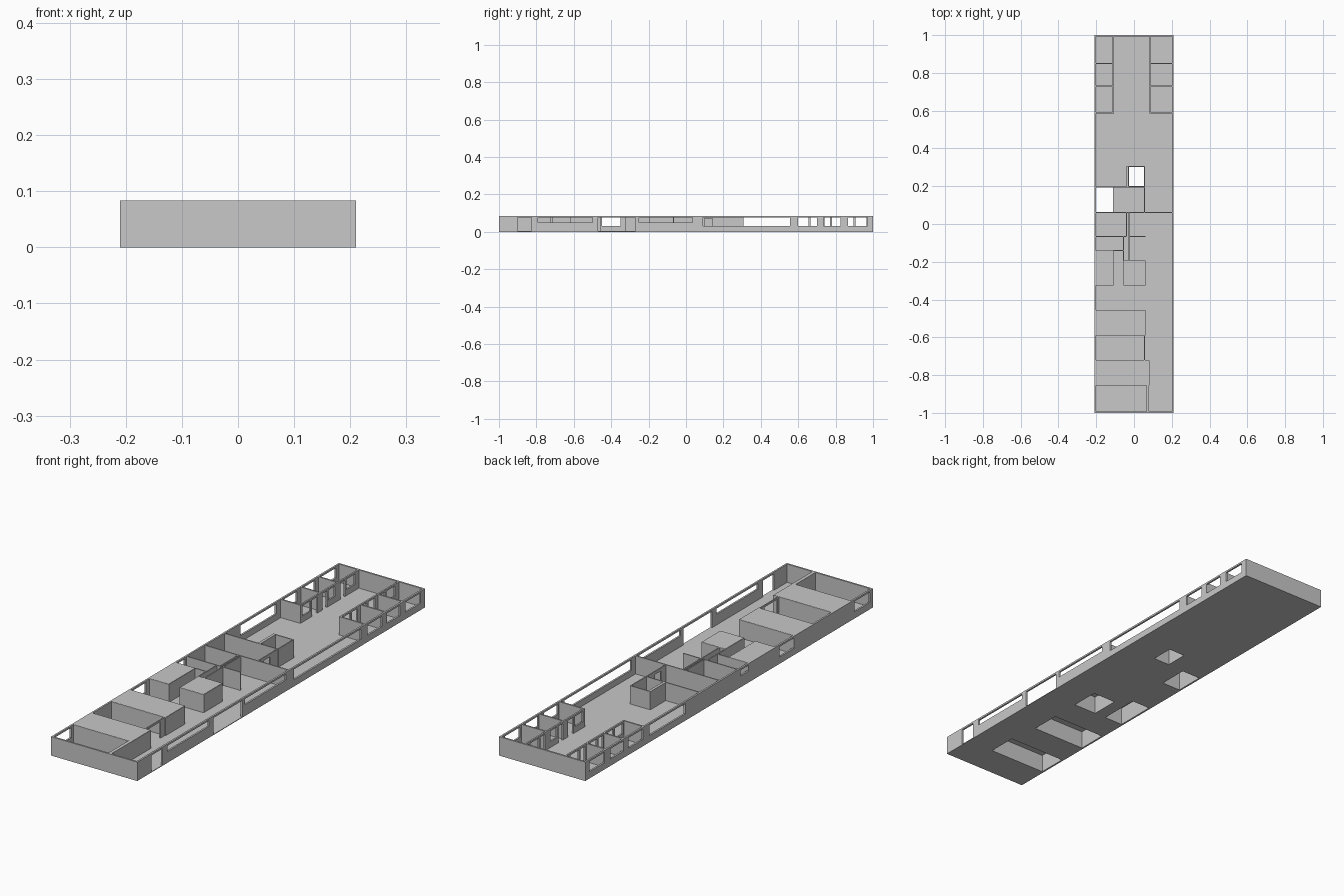
import bpy, bmesh

if "Cube" in bpy.data.objects:
    bpy.data.objects.remove(bpy.data.objects["Cube"])

H = 0.083          # wall height
T = 0.005          # partition thickness

mat = bpy.data.materials.new("plain_grey")
mat.diffuse_color = (0.58, 0.58, 0.58, 1)
mat.use_nodes = True
mat.node_tree.nodes["Principled BSDF"].inputs["Base Color"].default_value = mat.diffuse_color


def plate(name, a, b, c, d, holes, place, thick):
    """Flat sheet (a..b by c..d) with rectangular holes (u0, u1, v0, v1), thickened."""
    us = sorted({a, b} | {u for h in holes for u in h[:2] if a < u < b})
    vs = sorted({c, d} | {v for h in holes for v in h[2:] if c < v < d})
    bm = bmesh.new()
    verts = {}

    def vert(u, v):
        if (u, v) not in verts:
            verts[u, v] = bm.verts.new(place(u, v))
        return verts[u, v]

    for u0, u1 in zip(us, us[1:]):
        for v0, v1 in zip(vs, vs[1:]):
            mu, mv = (u0 + u1) / 2, (v0 + v1) / 2
            if any(h[0] < mu < h[1] and h[2] < mv < h[3] for h in holes):
                continue
            bm.faces.new([vert(u0, v0), vert(u1, v0), vert(u1, v1), vert(u0, v1)])
    me = bpy.data.meshes.new(name)
    bm.to_mesh(me)
    bm.free()
    me.materials.append(mat)
    ob = bpy.data.objects.new(name, me)
    bpy.context.collection.objects.link(ob)
    mod = ob.modifiers.new("thickness", 'SOLIDIFY')
    mod.thickness = thick
    mod.offset = 0
    return ob


def wall_y(name, x, y0, y1, holes=(), thick=T, top=H):
    """Wall running along y."""
    plate(name, y0, y1, 0, top, list(holes), lambda u, v: (x, u, v), thick)


def wall_x(name, y, x0, x1, holes=(), thick=T, top=H):
    """Wall running along x."""
    plate(name, x0, x1, 0, top, list(holes), lambda u, v: (u, y, v), thick)


def slab(name, x0, x1, y0, y1, z, holes=(), thick=0.003):
    plate(name, x0, x1, y0, y1, list(holes), lambda u, v: (u, v, z), thick)


def window(y0, y1, z0=0.03):
    return (y0, y1, z0, 0.075)


def door(y0, y1, top=0.075):
    return (y0, y1, -1, top)


# rooms closed by a lid and open underneath: x0, x1, y0, y1
covered = {
    "front_room": (-0.202, 0.08, -0.855, -0.722),
    "second_room": (-0.202, 0.06, -0.59, -0.455),
    "closet": (-0.202, -0.11, -0.325, -0.14),
    "core_room": (-0.055, 0.06, -0.325, -0.195),
}
stair_holes = [(-0.202, -0.11, 0.06, 0.195), (-0.027, 0.053, 0.2, 0.302)]

# floor
slab("floor", -0.21, 0.21, -1, 1, 0.0015, list(covered.values()) + stair_holes)

# outer walls
back = [window(0.6, 0.7), window(0.735, 0.825), window(0.865, 0.97)]
wall_y("right_outer_wall", 0.206, -1, 1, back + [
    door(-0.9, -0.825), window(-0.79, -0.5, 0.05), door(-0.47, -0.27),
    window(-0.25, 0.035, 0.05), window(0.09, 0.555)], 0.008)
wall_y("left_outer_wall", -0.206, -1, 1, back + [
    window(-0.98, -0.87), window(-0.45, -0.35),
    window(-0.136, -0.08, 0.05), window(0.305, 0.555)], 0.008)
wall_x("front_outer_wall", -0.996, -0.202, 0.202, thick=0.008)
wall_x("back_outer_wall", 0.996, -0.202, 0.202, thick=0.008)

# covered rooms: lid plus four thin sides
for name, (x0, x1, y0, y1) in covered.items():
    slab(name + "_lid", x0, x1, y0, y1, H - 0.0015)
    wall_x(name + "_front_side", y0, x0, x1, thick=0.002, top=H - 0.001)
    wall_x(name + "_back_side", y1, x0, x1, thick=0.002, top=H - 0.001)
    wall_y(name + "_right_side", x1, y0, y1, thick=0.002, top=H - 0.001)

wall_y("core_room_left_side", -0.055, -0.325, -0.195, thick=0.002, top=H - 0.001)

# front rooms
wall_y("entry_room_wall", 0.0725, -0.992, -0.855, thick=0.015)
wall_y("open_room_wall", 0.055, -0.722, -0.59, [door(-0.71, -0.62)])

# middle rooms
wall_x("bath_front_wall", -0.14, -0.11, -0.055)
wall_x("bath_back_wall", -0.067, -0.202, -0.04)
wall_y("bath_side_wall", -0.055, -0.195, -0.067)
wall_y("store_side_wall", -0.04, -0.067, 0.06)
wall_y("spine_wall", -0.027, -0.195, 0.06)
wall_x("alcove_wall", -0.067, -0.027, 0.06)
wall_x("cross_wall", 0.06, -0.202, 0.202)

# stair lobby and open shaft
wall_x("lobby_back_wall", 0.197, -0.202, 0.055)
wall_y("lobby_side_wall", 0.055, 0.06, 0.197, [door(0.1, 0.142, 0.07)])
wall_y("shaft_left_wall", -0.035, 0.197, 0.305, thick=0.012)
wall_y("shaft_right_wall", 0.056, 0.197, 0.305)
wall_x("shaft_back_wall", 0.304, -0.04, 0.058)

# back offices on both sides, each with a door and an inner window
inner = [window(0.6, 0.655), door(0.665, 0.705), door(0.74, 0.77),
         window(0.78, 0.825), door(0.865, 0.895), window(0.905, 0.965)]
for side, outer, x in (("left", -0.202, -0.11), ("right", 0.202, 0.085)):
    wall_y(side + "_office_front", x, 0.586, 0.992, inner, 0.007)
    for i, y in enumerate((0.589, 0.73, 0.85)):
        wall_x(f"{side}_office_divider_{i + 1}", y, min(outer, x), max(outer, x), thick=0.007)
